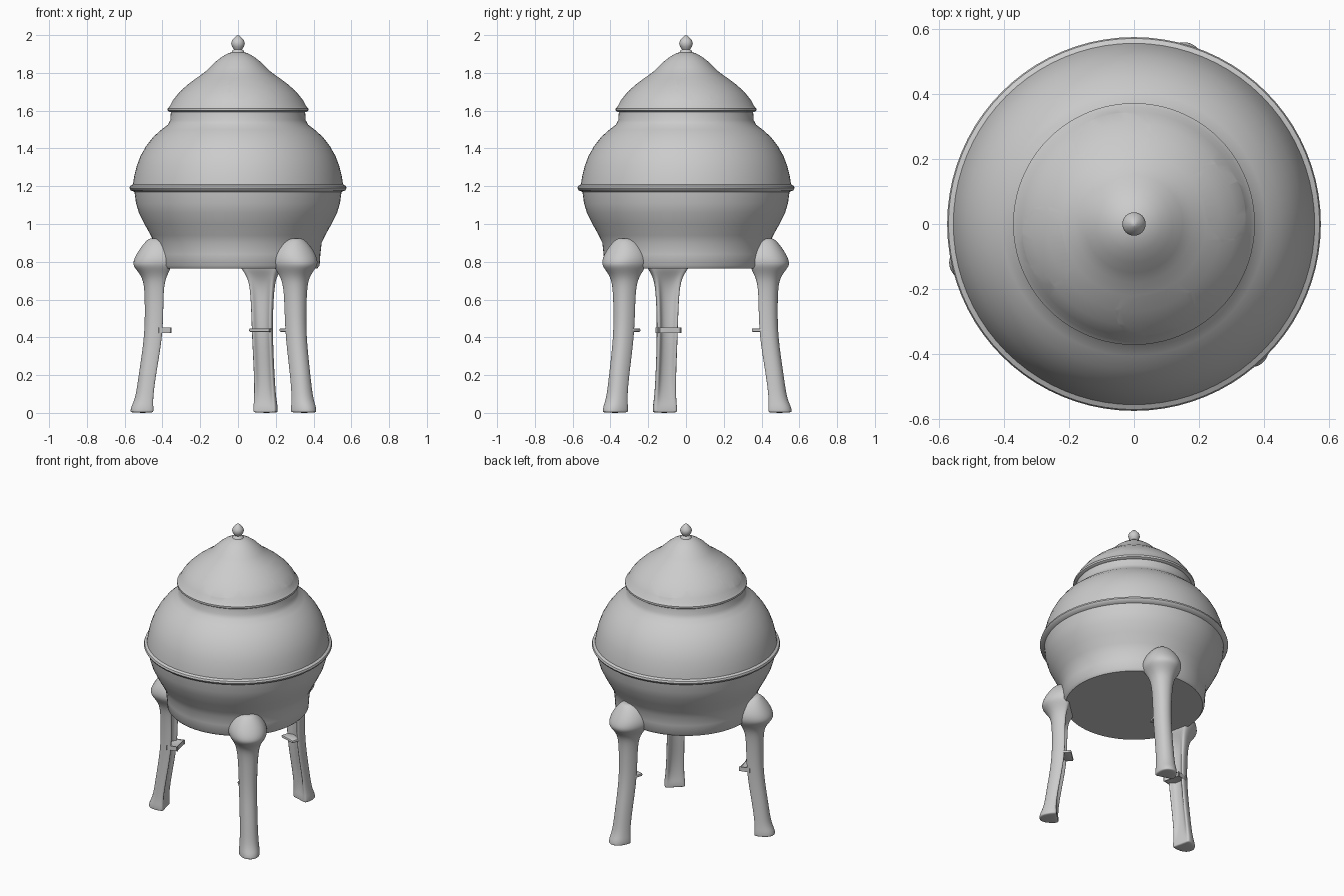
import bpy, bmesh, math
from mathutils import Matrix, Vector

if "Cube" in bpy.data.objects:
    bpy.data.objects.remove(bpy.data.objects["Cube"])


def make_object(name, bm):
    bmesh.ops.recalc_face_normals(bm, faces=bm.faces)
    mesh = bpy.data.meshes.new(name)
    bm.to_mesh(mesh)
    bm.free()
    obj = bpy.data.objects.new(name, mesh)
    bpy.context.collection.objects.link(obj)
    return obj


def lathe(name, profile, closed=False, steps=80):
    """Spin an (r, z) profile about the z axis."""
    bm = bmesh.new()
    pts = [bm.verts.new((r, 0, z)) for r, z in profile]
    edges = [bm.edges.new(p) for p in zip(pts, pts[1:])]
    if closed:
        edges.append(bm.edges.new((pts[-1], pts[0])))
    bmesh.ops.spin(bm, geom=pts + edges, cent=(0, 0, 0), axis=(0, 0, 1),
                   angle=math.tau, steps=steps)
    bmesh.ops.remove_doubles(bm, verts=bm.verts, dist=1e-4)
    return make_object(name, bm)


def apply_modifiers(obj):
    bpy.context.view_layer.objects.active = obj
    for mod in list(obj.modifiers):
        bpy.ops.object.modifier_apply(modifier=mod.name)


# Bowl: outer wall from the base up, over the neck, down to the inner floor
lathe("bowl", [
    (0, .765), (.25, .765), (.42, .765), (.432, .78), (.436, .84), (.443, .90),
    (.462, .94), (.495, 1.0), (.525, 1.06), (.54, 1.11), (.548, 1.17),
    (.568, 1.178), (.575, 1.19), (.571, 1.202), (.556, 1.21), (.55, 1.25),
    (.535, 1.31), (.516, 1.36), (.488, 1.41), (.45, 1.46), (.405, 1.50),
    (.372, 1.525), (.358, 1.55), (.355, 1.605), (.335, 1.605), (.338, 1.54),
    (.37, 1.51), (.43, 1.45), (.475, 1.40), (.485, 1.38), (.25, 1.38), (0, 1.38)])

# Lid: thin conical shell with a rolled edge
outer = [(.36, 1.592), (.372, 1.60), (.372, 1.612), (.36, 1.625), (.345, 1.655),
         (.313, 1.695), (.27, 1.735), (.22, 1.773), (.18, 1.80), (.15, 1.828),
         (.118, 1.86), (.085, 1.885), (.05, 1.905), (0, 1.916)]
inner = [(0, 1.895), (.08, 1.865), (.14, 1.81), (.21, 1.758), (.26, 1.72),
         (.303, 1.68), (.33, 1.645), (.338, 1.61), (.335, 1.592)]
lid = lathe("lid", outer + inner, closed=True)

# Four oval vents, cut as two crossing pairs
for deg in (14, 104):
    bm = bmesh.new()
    bmesh.ops.create_cone(bm, cap_ends=True, segments=40, radius1=1, radius2=1, depth=1)
    bm.transform(Matrix.Translation((0, 0, 1.71)) @ Matrix.Rotation(math.radians(deg), 4, 'Z')
                 @ Matrix.Diagonal((1, .122, .06, 1)) @ Matrix.Rotation(math.pi / 2, 4, 'Y'))
    cutter = make_object("vent_cutter", bm)
    cutter.hide_render = True
    mod = lid.modifiers.new("vents", 'BOOLEAN')
    mod.operation = 'DIFFERENCE'
    mod.solver = 'EXACT'
    mod.object = cutter
    apply_modifiers(lid)
    bpy.data.objects.remove(cutter)

# Bud finial
lathe("finial", [(0, 1.90), (.036, 1.905), (.03, 1.918), (.022, 1.925), (.031, 1.938),
                 (.036, 1.955), (.032, 1.972), (.02, 1.985), (.01, 1.996), (0, 2.0)], steps=32)

# Leg stations: z, inner radius, outer radius, half width, channel depth
stations = [
    (0, .472, .585, .062, 0), (.01, .472, .585, .064, 0), (.035, .472, .58, .064, 0),
    (.08, .473, .556, .058, .1), (.2, .456, .54, .054, .3), (.4, .42, .508, .055, .3),
    (.55, .416, .506, .058, .3), (.66, .416, .508, .065, .25), (.72, .405, .52, .078, .1),
    (.765, .385, .56, .108, 0), (.79, .385, .573, .12, 0), (.83, .395, .558, .118, 0),
    (.88, .405, .525, .092, 0), (.918, .415, .492, .055, 0), (.925, .42, .475, .03, 0)]
half = [(1, 0), (.94, .45), (.72, .82), (.35, 1), (0, 1), (0, .72)]


def build_leg(name, deg):
    """Loft a D-shaped section with a channel on the inner side."""
    turn = Matrix.Rotation(math.radians(deg), 4, 'Z')
    bm = bmesh.new()
    rings = []
    for z, r0, r1, w, ch in stations:
        sec = half + [(ch, .5), (ch, -.5)] + [(t, -u) for t, u in half[:0:-1]]
        rings.append([bm.verts.new(turn @ Vector((r0 + t * (r1 - r0), u * w, z)))
                      for t, u in sec])
    n = len(rings[0])
    for a, b in zip(rings, rings[1:]):
        for i in range(n):
            j = (i + 1) % n
            bm.faces.new((a[i], a[j], b[j], b[i]))
    bm.faces.new(rings[0])
    bm.faces.new(rings[-1])
    leg = make_object(name, bm)
    leg.modifiers.new("smooth", 'SUBSURF').levels = 2
    apply_modifiers(leg)

    # Small ledge on the inner face
    bm = bmesh.new()
    bmesh.ops.create_cube(bm, size=1)
    bm.transform(turn @ Matrix.Translation((.412, 0, .438)) @ Matrix.Diagonal((.065, .112, .018, 1)))
    bmesh.ops.bevel(bm, geom=bm.edges[:], offset=.006, segments=2, affect='EDGES', profile=.5)
    make_object(name + "_ledge", bm)


for name, deg in (("front_leg", -47), ("back_leg", 73), ("left_leg", 193)):
    build_leg(name, deg)

# Smooth shading with crisp edges
bpy.ops.object.select_all(action='SELECT')
bpy.context.view_layer.objects.active = lid
bpy.ops.object.shade_smooth_by_angle(angle=math.radians(40))
